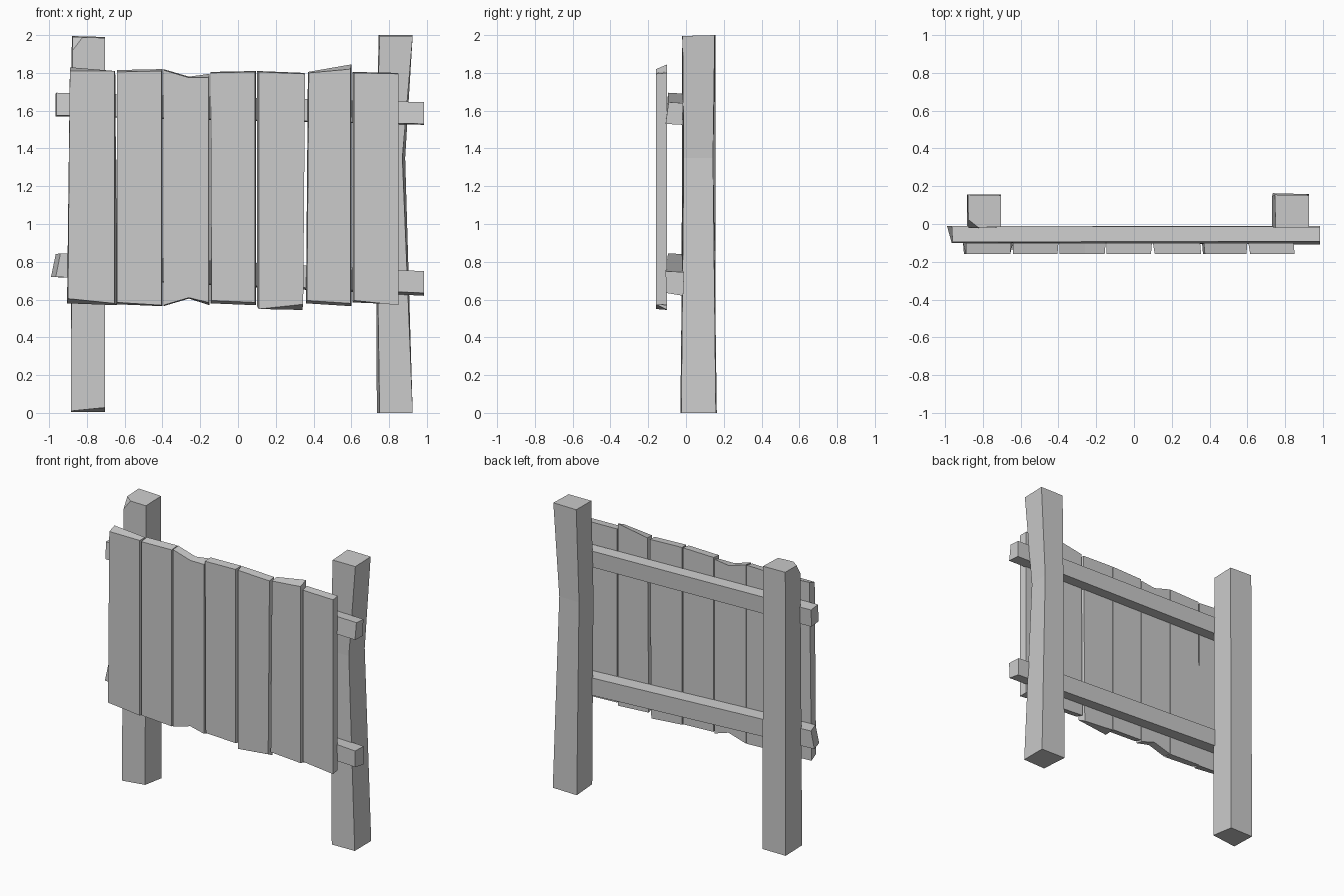
import bpy, bmesh
from mathutils import Vector

grey = bpy.data.materials.new("weathered grey")
grey.diffuse_color = (0.6, 0.6, 0.6, 1)


def loft(name, rings, cut=None):
    """Closed solid through matching rings of points, optionally with one corner sliced off."""
    bm = bmesh.new()
    loops = [[bm.verts.new(p) for p in ring] for ring in rings]
    n = len(loops[0])
    for a, b in zip(loops, loops[1:]):
        for i in range(n):
            j = (i + 1) % n
            bm.faces.new((a[i], a[j], b[j], b[i]))
    bm.faces.new(loops[0][::-1])
    bm.faces.new(loops[-1])
    if cut:
        a, b, c = map(Vector, cut)
        normal = (b - a).cross(c - a)
        if normal.z < 0:
            normal = -normal
        bmesh.ops.bisect_plane(bm, geom=bm.verts[:] + bm.edges[:] + bm.faces[:],
                               plane_co=a, plane_no=normal, clear_outer=True)
        bmesh.ops.holes_fill(bm, edges=[e for e in bm.edges if e.is_boundary])
    bmesh.ops.recalc_face_normals(bm, faces=bm.faces[:])
    mesh = bpy.data.meshes.new(name)
    bm.to_mesh(mesh)
    bm.free()
    mesh.materials.append(grey)
    obj = bpy.data.objects.new(name, mesh)
    bpy.context.collection.objects.link(obj)
    return obj


def plank(number, front, back):
    """Board from a front and a back outline given as (x, z) points."""
    loft(f"plank_{number}", [[(x, -0.158, z) for x, z in front],
                             [(x, -0.10, z) for x, z in back]])


# Seven uneven boards: bottom left, bottom right, top right, top left
plank(1, [(-.90, .605), (-.655, .58), (-.655, 1.81), (-.89, 1.81)],
         [(-.905, .58), (-.64, .57), (-.65, 1.81), (-.89, 1.83)])
plank(2, [(-.64, .585), (-.405, .57), (-.405, 1.81), (-.64, 1.805)],
         [(-.645, .575), (-.40, .565), (-.40, 1.82), (-.64, 1.815)])
plank(3, [(-.395, .57), (-.26, .61), (-.155, .585), (-.155, 1.775), (-.26, 1.775), (-.395, 1.815)],
         [(-.395, .565), (-.26, .605), (-.15, .57), (-.15, 1.795), (-.26, 1.78), (-.395, 1.82)])
plank(4, [(-.14, .595), (.09, .585), (.09, 1.805), (-.145, 1.80)],
         [(-.145, .58), (.095, .57), (.095, 1.81), (-.145, 1.805)])
plank(5, [(.11, .55), (.345, .575), (.355, 1.795), (.11, 1.805)],
         [(.10, .565), (.34, .545), (.35, 1.80), (.10, 1.81)])
plank(6, [(.365, .595), (.595, .58), (.595, 1.82), (.375, 1.80)],
         [(.36, .58), (.60, .565), (.60, 1.845), (.37, 1.805)])
plank(7, [(.615, .595), (.85, .57), (.85, 1.795), (.615, 1.80)],
         [(.605, .585), (.845, .575), (.845, 1.80), (.605, 1.805)])


# Two cross rails, each lofted between its slanted ends
def rail(name, left, right):
    loft(name, [left, right])


rail("upper_rail",
     [(-.96, -.10, 1.575), (-.965, -.015, 1.57), (-.965, -.01, 1.69), (-.96, -.095, 1.695)],
     [(.985, -.108, 1.53), (.985, -.02, 1.525), (.985, -.015, 1.64), (.985, -.092, 1.645)])
rail("lower_rail",
     [(-.965, -.10, .72), (-.99, -.01, .72), (-.965, -.01, .84), (-.94, -.095, .845)],
     [(.985, -.105, .635), (.985, -.015, .62), (.985, -.01, .745), (.985, -.108, .75)])

# Straight post with a chipped front corner
loft("left_post",
     [[(-.885, -.025, .01), (-.705, -.025, .028), (-.705, .157, .005), (-.885, .157, .005)],
      [(-.875, -.02, 1.99), (-.705, -.015, 1.985), (-.705, .152, 1.99), (-.88, .155, 1.995)]],
     cut=[(-.82, -.02, 1.99), (-.88, .025, 1.99), (-.875, -.02, 1.92)])

# Post with a bend above its middle
loft("right_post",
     [[(.75, -.03, 0), (.925, -.025, 0), (.925, .158, 0), (.735, .163, 0)],
      [(.73, -.015, 1.35), (.87, -.012, 1.35), (.885, .143, 1.35), (.73, .145, 1.35)],
      [(.75, -.02, 1.995), (.925, -.018, 1.995), (.925, .152, 2.0), (.745, .155, 2.0)]])
